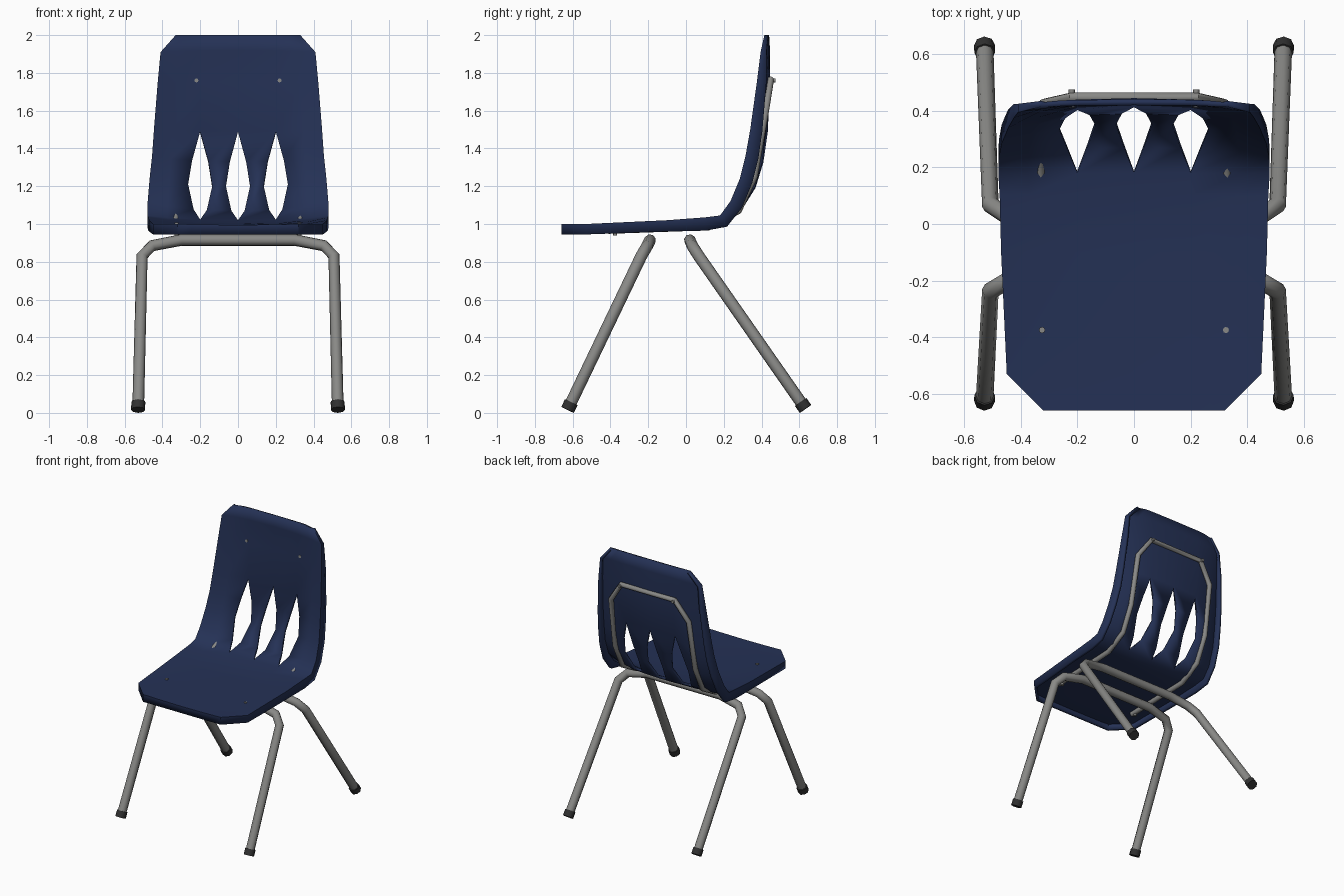
import bpy, bmesh, math
from mathutils import Vector

if "Cube" in bpy.data.objects:
    bpy.data.objects.remove(bpy.data.objects["Cube"])


def material(name, rgb):
    m = bpy.data.materials.new(name)
    m.diffuse_color = (*rgb, 1)
    m.use_nodes = True
    m.node_tree.nodes["Principled BSDF"].inputs["Base Color"].default_value = m.diffuse_color
    return m


NAVY = material("navy plastic", (0.018, 0.031, 0.092))
STEEL = material("grey steel", (0.25, 0.25, 0.24))
RUBBER = material("black rubber", (0.03, 0.03, 0.03))


def smooth(ob, angle=40):
    bpy.ops.object.select_all(action='DESELECT')
    ob.select_set(True)
    bpy.context.view_layer.objects.active = ob
    bpy.ops.object.shade_smooth_by_angle(angle=math.radians(angle))


def tube(name, points, radius, mat, sides=2):
    cu = bpy.data.curves.new(name, 'CURVE')
    cu.dimensions = '3D'
    cu.bevel_depth = radius
    cu.bevel_resolution = sides
    cu.use_fill_caps = True
    sp = cu.splines.new('POLY')
    sp.points.add(len(points) - 1)
    for p, co in zip(sp.points, points):
        p.co = (*co, 1)
    ob = bpy.data.objects.new(name, cu)
    bpy.context.collection.objects.link(ob)
    bpy.ops.object.select_all(action='DESELECT')
    ob.select_set(True)
    bpy.context.view_layer.objects.active = ob
    bpy.ops.object.convert(target='MESH')
    ob = bpy.context.view_layer.objects.active
    ob.data.materials.clear()
    ob.data.materials.append(mat)
    smooth(ob, 50)
    return ob


def mirrored(half):
    return half + [(-x, y, z) for x, y, z in reversed(half)]


# Shell: each row is centre y, z, edge y, z, half width, rim depth, slot half width
ROWS = [
    (-.66, .945, -.66, .945, .32, 0, 0),
    (-.66, .995, -.66, 1.0, .32, .055, 0),
    (-.53, .995, -.53, 1.0, .45, .055, 0),
    (-.10, 1.0, -.10, 1.02, .47, .06, 0),
    (.10, 1.005, .10, 1.035, .475, .07, 0),
    (.18, 1.02, .18, 1.045, .48, .07, 0),
    (.27, 1.07, .235, 1.12, .478, .07, .035),
    (.35, 1.2, .285, 1.24, .468, .07, .064),
    (.39, 1.33, .315, 1.36, .455, .07, .043),
    (.413, 1.49, .34, 1.5, .445, .065, 0),
    (.425, 1.75, .375, 1.75, .425, .05, 0),
    (.425, 1.92, .395, 1.91, .41, .03, 0),
    (.42, 2.0, .415, 2.0, .33, .02, 0),
]


def shell_row(i):
    yc, zc, ye, ze, w, lip, h = ROWS[i]
    m = .37 * w / .475
    half = [h, .2 - h, .2 + h, m, w]
    pts = []
    for x in [-v for v in reversed(half)] + half:
        t = (abs(x) / w) ** 2.5
        pts.append((x, yc + (ye - yc) * t, zc + (ze - zc) * t))
    a = ROWS[max(i - 1, min(i, 1))]
    b = ROWS[min(i + 1, len(ROWS) - 1)]
    d = Vector((b[2] - a[2], b[3] - a[3])).normalized()
    rim = (ye + d.y * lip, ze - d.x * lip)
    return [(-w, *rim)] + pts + [(w, *rim)]


bm = bmesh.new()
cache = {}


def vert(co):
    key = tuple(round(c, 3) + 0.0 for c in co)
    if key not in cache:
        cache[key] = bm.verts.new(key)
    return cache[key]


grid = [[vert(c) for c in shell_row(i)] for i in range(len(ROWS))]
SLOTS = (3, 5, 7)        # column gaps left open; they close where the slot width is zero
for lo, hi in zip(grid, grid[1:]):
    for j in range(len(lo) - 1):
        if j in SLOTS:
            continue
        vs = list(dict.fromkeys((lo[j], lo[j + 1], hi[j + 1], hi[j])))
        if len(vs) > 2:
            bm.faces.new(vs)
me = bpy.data.meshes.new("seat_shell")
bm.to_mesh(me)
bm.free()
shell = bpy.data.objects.new("seat_shell", me)
bpy.context.collection.objects.link(shell)
me.materials.append(NAVY)
sol = shell.modifiers.new("thickness", 'SOLIDIFY')
sol.thickness = .02
sol.offset = -1
smooth(shell, 45)

# Legs: each pair is one bent tube passing under the seat, with rubber feet
LEGS = {
    "front_legs": [(-.528, -.613, .045), (-.508, -.237, .83), (-.455, -.205, .885), (-.30, -.19, .915)],
    "rear_legs": [(-.528, .616, .045), (-.508, .068, .83), (-.455, .033, .885), (-.30, .02, .915)],
}
for name, path in LEGS.items():
    tube(name, mirrored(path), .031, STEEL)
    foot, knee = Vector(path[0]), Vector(path[1])
    d = (foot - knee).normalized()
    r = .037
    low = foot + d * ((foot.z - r * math.hypot(d.x, d.y)) / -d.z)
    top = low - d * .045
    for side, s in (("left", 1), ("right", -1)):
        tube(f"{name[:-5]}_foot_{side}", [(p.x * s, p.y, p.z) for p in (top, low)], r, RUBBER)

# Support hoop running under the seat and up behind the back
tube("support_hoop", mirrored([
    (-.325, -.41, .966), (-.33, .12, .984), (-.33, .278, 1.07), (-.33, .362, 1.25),
    (-.32, .425, 1.62), (-.22, .448, 1.765)]), .018, STEEL)

# Rivets through seat and back
for side, s in (("left", -1), ("right", 1)):
    tube(f"seat_rivet_{side}", [(.325 * s, -.375, .94), (.325 * s, -.375, 1.007)], .011, STEEL)
    tube(f"back_rivet_{side}", [(.22 * s, .412, 1.76), (.22 * s, .475, 1.76)], .011, STEEL)
